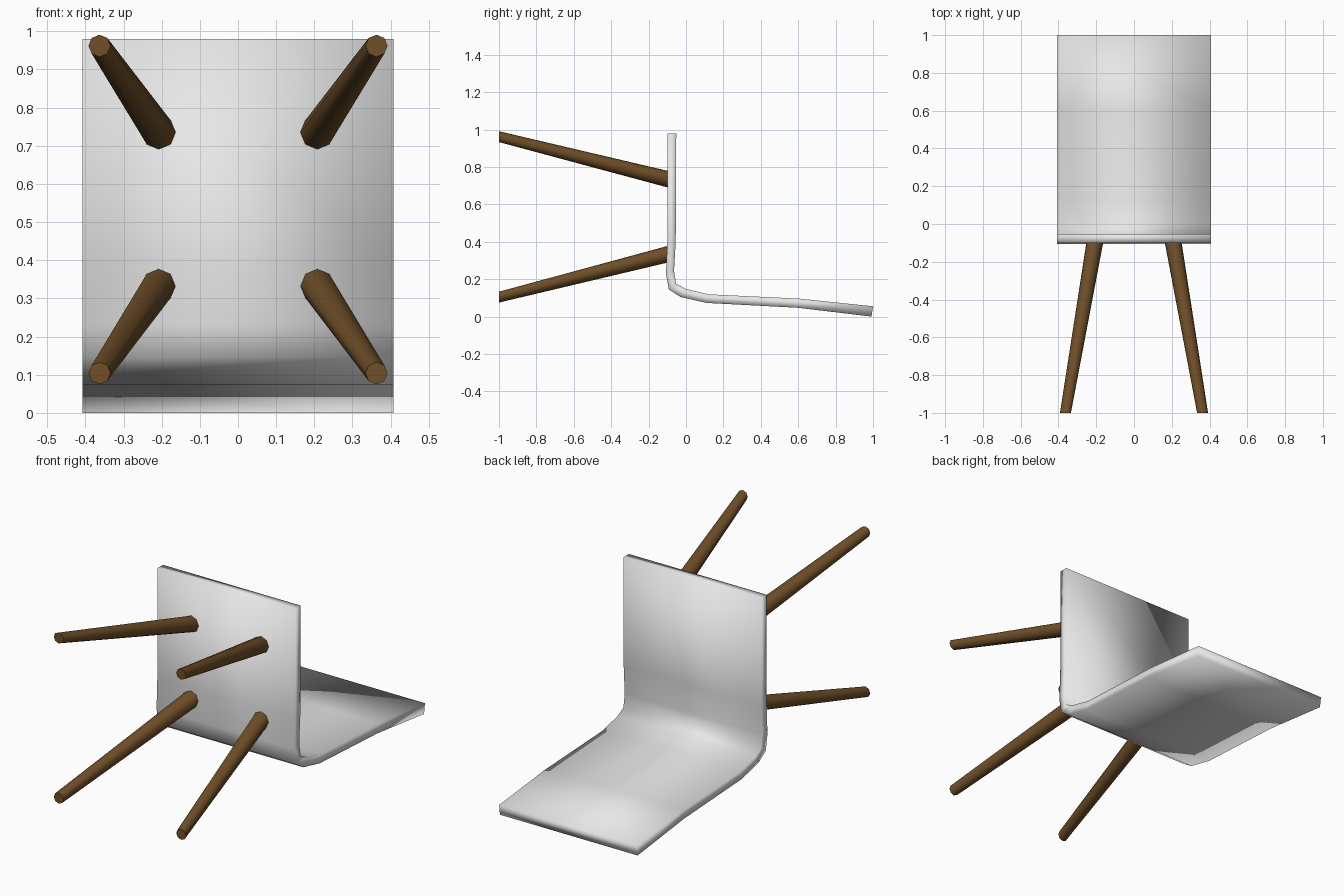
import bpy, bmesh, math
from mathutils import Vector

if "Cube" in bpy.data.objects:
    bpy.data.objects.remove(bpy.data.objects["Cube"])


def material(name, rgb):
    m = bpy.data.materials.new(name)
    m.diffuse_color = (*rgb, 1)
    m.use_nodes = True
    m.node_tree.nodes["Principled BSDF"].inputs["Base Color"].default_value = m.diffuse_color
    return m


def add_object(name, bm, mat):
    bmesh.ops.recalc_face_normals(bm, faces=bm.faces)
    mesh = bpy.data.meshes.new(name)
    bm.to_mesh(mesh)
    bm.free()
    mesh.materials.append(mat)
    ob = bpy.data.objects.new(name, mesh)
    bpy.context.collection.objects.link(ob)
    bpy.ops.object.select_all(action='DESELECT')
    ob.select_set(True)
    bpy.context.view_layer.objects.active = ob
    return ob


shell_grey = material("shell light grey", (0.8, 0.8, 0.8))
wood = material("dark wood", (0.16, 0.077, 0.021))

# Bent seat shell, chair lying on its back: (y, z) pairs, underside then sitting side
outer = [(-.10, .98), (-.10, .40), (-.107, .23), (-.092, .145),
         (-.03, .105), (.11, .073), (.60, .047), (.992, .0)]
inner = [(-.052, .98), (-.055, .40), (-.064, .245), (-.053, .175),
         (.0, .148), (.12, .119), (.605, .096), (1.0, .055)]
W = 0.408
bm = bmesh.new()
rings = []
for (oy, oz), (iy, iz) in zip(outer, inner):
    rings.append([bm.verts.new(p) for p in
                  ((-W, oy, oz), (W, oy, oz), (W, iy, iz), (-W, iy, iz))])
for a, b in zip(rings, rings[1:]):
    for i in range(4):
        j = (i + 1) % 4
        bm.faces.new((a[i], a[j], b[j], b[i]))
bm.faces.new(rings[0])
bm.faces.new(rings[-1])
add_object("seat_shell", bm, shell_grey)
bpy.ops.object.shade_smooth()


# Tapered, splayed eight-sided legs with ends cut parallel to the seat
def leg(name, foot, top, r_foot, r_top):
    bm = bmesh.new()
    loops = []
    for c, r in ((foot, r_foot), (top, r_top)):
        loops.append([bm.verts.new(Vector(c) + Vector((r * math.cos(k * math.pi / 4), 0,
                                                       r * math.sin(k * math.pi / 4))))
                      for k in range(8)])
    for i in range(8):
        j = (i + 1) % 8
        bm.faces.new((loops[0][i], loops[0][j], loops[1][j], loops[1][i]))
    for l in loops:
        bm.faces.new(l)
    add_object(name, bm, wood)
    bpy.ops.object.shade_smooth_by_angle(angle=math.radians(55))


for side, sx in (("left", -1), ("right", 1)):
    for end, z_foot, z_top in (("rear", .104, .334), ("front", .962, .734)):
        leg(f"{end}_{side}_leg", (sx * .363, -1, z_foot), (sx * .207, -.095, z_top), .029, .0445)
